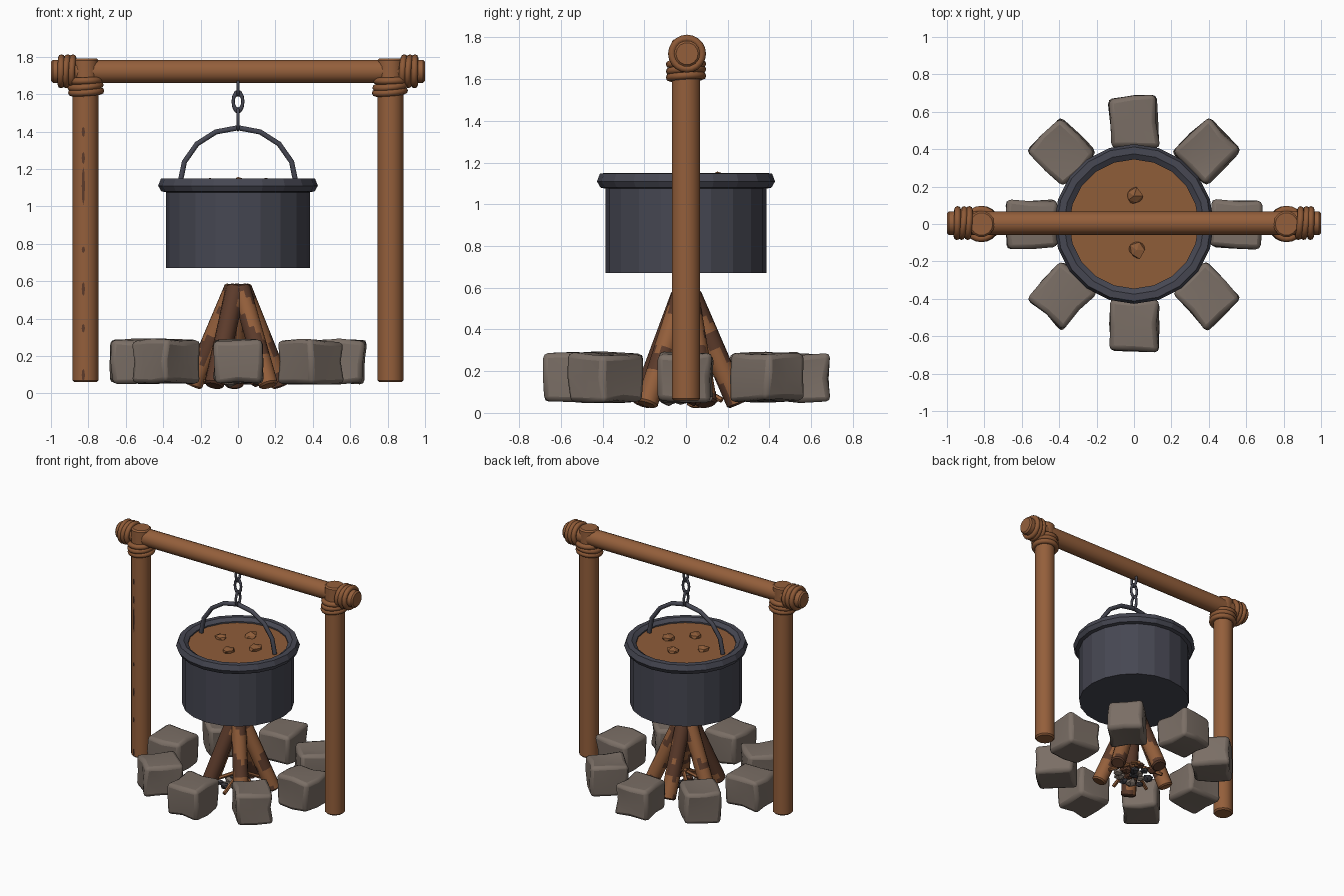
import bpy, bmesh, math, random
from mathutils import Vector, Matrix, noise

random.seed(4)
cube = bpy.data.objects.get("Cube")
if cube:
    bpy.data.objects.remove(cube)


def material(name, r, g, b):
    def lin(c):
        c /= 255
        return c / 12.92 if c < 0.04 else ((c + 0.055) / 1.055) ** 2.4
    colour = (lin(r), lin(g), lin(b), 1)
    m = bpy.data.materials.new(name)
    m.use_nodes = True
    m.diffuse_color = colour
    bsdf = m.node_tree.nodes["Principled BSDF"]
    bsdf.inputs["Base Color"].default_value = colour
    bsdf.inputs["Roughness"].default_value = 0.9
    return m


WOOD = material("brown wood", 148, 95, 59)
CHAR = material("dark burnt wood", 92, 59, 43)
ROPE = material("rope", 141, 89, 54)
IRON = material("iron", 70, 71, 82)
STONE = material("stone", 122, 110, 101)
STEW = material("stew", 143, 93, 57)
COAL = material("coal", 58, 57, 62)


def finish(name, bm, mats, angle=35, bevel=0, segments=2):
    bmesh.ops.recalc_face_normals(bm, faces=bm.faces[:])
    me = bpy.data.meshes.new(name)
    bm.to_mesh(me)
    bm.free()
    ob = bpy.data.objects.new(name, me)
    bpy.context.collection.objects.link(ob)
    for m in mats:
        me.materials.append(m)
    if bevel:
        mod = ob.modifiers.new("bevel", 'BEVEL')
        mod.width, mod.segments = bevel, segments
        mod.limit_method = 'ANGLE'
        mod.angle_limit = math.radians(50)
    bpy.ops.object.select_all(action='DESELECT')
    ob.select_set(True)
    bpy.context.view_layer.objects.active = ob
    if angle:
        bpy.ops.object.shade_smooth_by_angle(angle=math.radians(angle))
    return ob


def lathe(bm, profile, sides):
    """Revolve (radius, height) points about z."""
    verts = [bm.verts.new((r, 0, z)) for r, z in profile]
    edges = [bm.edges.new(p) for p in zip(verts, verts[1:])]
    bmesh.ops.spin(bm, geom=verts + edges, cent=(0, 0, 0), axis=(0, 0, 1),
                   angle=math.tau, steps=sides, use_duplicate=False)
    bmesh.ops.remove_doubles(bm, verts=bm.verts[:], dist=0.0005)


def place(bm, start, end):
    """Move geometry built along z from the origin so it runs start to end."""
    start = Vector(start)
    turn = (Vector(end) - start).to_track_quat('Z', 'Y').to_matrix().to_4x4()
    bm.transform(Matrix.Translation(start) @ turn)


def pole(name, start, end, radius, sides=14, rows=1, mats=(WOOD,), bevel=0.01):
    length = (Vector(end) - Vector(start)).length
    bm = bmesh.new()
    rings = [(radius, length * i / rows) for i in range(rows + 1)]
    rings[0], rings[-1] = (radius, bevel), (radius, length - bevel)
    lathe(bm, [(0, 0), (radius - bevel, 0)] + rings
          + [(radius - bevel, length), (0, length)], sides)
    place(bm, start, end)
    return finish(name, bm, mats, 40) if rows == 1 else bm


def ring(name, centre, axis, major, minor, mat, sides=20, stretch=1.0):
    bm = bmesh.new()
    loop = [(major + minor * math.cos(a), minor * math.sin(a))
            for a in [math.tau * i / 8 for i in range(9)]]
    lathe(bm, loop, sides)
    place(bm, (0, 0, 0), axis)
    bm.transform(Matrix.Translation(centre) @ Matrix.Diagonal((1, 1, stretch, 1)))
    return finish(name, bm, [mat], 60)


def chunk(name, centre, size, mat, flat=0.7):
    bm = bmesh.new()
    bmesh.ops.create_icosphere(bm, subdivisions=1, radius=size)
    for v in bm.verts:
        v.co *= random.uniform(0.7, 1.1)
        v.co.z *= flat
    bm.transform(Matrix.Translation(centre))
    return finish(name, bm, [mat], 0)


# Frame: two posts, one crossbar, rope lashings
BAR_Z, POST_X = 1.722, 0.815
pole("crossbar", (-1, 0.005, BAR_Z), (1, 0.005, BAR_Z), 0.063)
for side, x in (("right", -POST_X), ("left", POST_X)):
    s = math.copysign(1, x)
    pole(side + "_post", (x, 0, 0.06), (x, 0, 1.79), 0.07)
    for i in range(3):
        tilt = random.uniform(-0.12, 0.12)
        ring(f"{side}_post_lashing_{i}", (x + s * 0.003 * (i - 1), 0, 1.612 + 0.03 * i),
             (tilt, tilt * 0.7, 1), 0.078, 0.019, ROPE)
        ring(f"{side}_bar_lashing_{i}", (s * (0.885 + 0.03 * i), 0.005, BAR_Z),
             (1, tilt, tilt * 0.6), 0.073, 0.018, ROPE)

# Dark flecks down the front of the right post
for i, (z, h) in enumerate([(1.6, 0.03), (1.4, 0.05), (1.26, 0.06), (1.11, 0.2), (0.77, 0.03),
                            (0.56, 0.07), (0.35, 0.04), (0.1, 0.06)]):
    bm = bmesh.new()
    bmesh.ops.create_circle(bm, cap_ends=True, segments=8, radius=0.5)
    bm.transform(Matrix.Translation((-POST_X - 0.012, -0.0705, z))
                 @ Matrix.Rotation(math.pi / 2, 4, 'X') @ Matrix.Diagonal((0.017, h, 1, 1)))
    bmesh.ops.solidify(bm, geom=bm.faces[:], thickness=0.004)
    finish(f"post_fleck_{i}", bm, [CHAR], 0)

# Cauldron with thick rim, filled with stew
bm = bmesh.new()
lathe(bm, [(0, 0.67), (0.385, 0.67), (0.385, 1.075), (0.41, 1.08), (0.427, 1.11),
           (0.412, 1.148), (0.375, 1.15), (0.345, 1.13), (0.345, 1.0), (0, 1.0)], 20)
finish("cauldron", bm, [IRON], 15)
bm = bmesh.new()
bmesh.ops.create_circle(bm, cap_ends=True, segments=20, radius=0.35)
bm.transform(Matrix.Translation((0, 0, 1.12)))
finish("stew_surface", bm, [STEW], 0)
for i, (x, y) in enumerate([(0, 0.15), (0.015, -0.14), (0.15, 0), (-0.15, 0.01)]):
    chunk(f"stew_chunk_{i}", (x, y, 1.125), 0.053, STEW, 0.6)

# Handle hoop
curve = bpy.data.curves.new("handle", 'CURVE')
curve.dimensions = '3D'
curve.bevel_depth, curve.bevel_resolution = 0.016, 1
curve.use_fill_caps = True
path = curve.splines.new('POLY')
path.points.add(8)
for i, p in enumerate(path.points):
    a = math.pi * i / 8
    p.co = (0.31 * math.cos(a), 0, 1.125 + 0.295 * math.sin(a), 1)
handle = bpy.data.objects.new("handle", curve)
bpy.context.collection.objects.link(handle)
curve.materials.append(IRON)

# Chain links, alternately turned
for i, z in enumerate((1.465, 1.56, 1.65)):
    ring(f"chain_link_{i}", (0, 0, z), (0, 1, 0) if i % 2 else (1, 0, 0),
         0.026, 0.009, IRON, 12, 1.85)

# Ring of eight rounded stones
for i in range(8):
    bm = bmesh.new()
    bmesh.ops.create_cube(bm, size=1)
    bmesh.ops.scale(bm, vec=(0.27, 0.25, 0.225), verts=bm.verts[:])
    bmesh.ops.subdivide_edges(bm, edges=bm.edges[:], cuts=1, use_grid_fill=True)
    for v in bm.verts:
        v.co += Vector([random.uniform(-0.012, 0.012) for _ in range(3)])
    bm.transform(Matrix.Rotation(math.tau * i / 8, 4, 'Z')
                 @ Matrix.Translation((0.545, 0, 0.17))
                 @ Matrix.Rotation(random.uniform(-0.06, 0.06), 4, 'Z'))
    finish(f"hearth_stone_{i}", bm, [STONE], 40, 0.025)

# Leaning logs with burnt patches
for i, burnt in enumerate((-0.2, 0.1, -0.25, 0.4, -0.05)):
    a = math.radians(23 + 72 * i)
    d = Vector((math.cos(a), math.sin(a), 0))
    bm = pole("log", d * 0.25 + Vector((0, 0, 0.04)), d * 0.02 + Vector((0, 0, 0.57)),
              0.053, 12, 14)
    for f in bm.faces:
        n = noise.noise(f.calc_center_median() * 9 + Vector((i * 5, 0, 0)))
        f.material_index = int(n + burnt > 0.02)
    finish(f"log_{i}", bm, [WOOD, CHAR], 40)

# Coals, ash lumps and kindling in the middle
for i in range(16):
    a, r = i * 2.4, 0.035 * math.sqrt(i)
    chunk(f"ember_{i}", (r * math.cos(a), r * math.sin(a), random.uniform(0.06, 0.1)),
          random.uniform(0.03, 0.045), (COAL, STONE, CHAR)[i % 3])
for i in range(5):
    a = math.radians(60 + 72 * i)
    d = Vector((math.cos(a), math.sin(a), 0))
    pole(f"kindling_{i}", d * 0.2 + Vector((0, 0, 0.06)), d * 0.02 + Vector((0.02, 0, 0.15)),
         0.014, 6, bevel=0.003)
